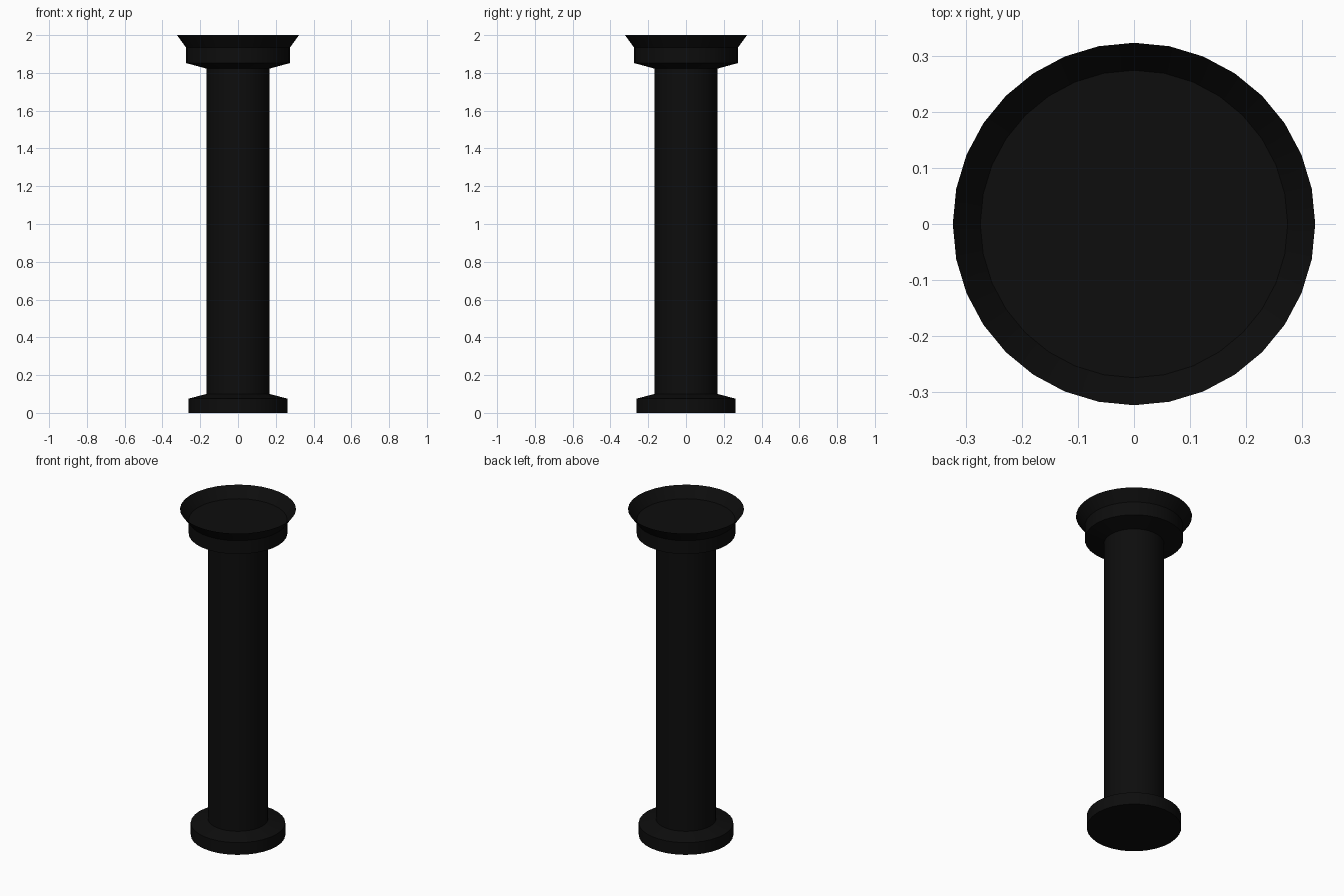
import bpy
import bmesh
from math import cos, sin, tau, radians

SIDES = 32

cube = bpy.data.objects.get("Cube")
if cube:
    bpy.data.objects.remove(cube, do_unlink=True)

# Single near-black finish
black = bpy.data.materials.new("near_black")
black.use_nodes = True
colour = (0.004, 0.004, 0.004, 1)
black.diffuse_color = colour
black.node_tree.nodes["Principled BSDF"].inputs["Base Color"].default_value = colour


def lathe(name, profile, cap_start=False, cap_end=False):
    """Turn (radius, height) points around the z axis, bottom outside first."""
    bm = bmesh.new()
    rings = [[bm.verts.new((r * cos(tau * i / SIDES), r * sin(tau * i / SIDES), z))
              for i in range(SIDES)] for r, z in profile]
    for low, high in zip(rings, rings[1:]):
        for i in range(SIDES):
            j = (i + 1) % SIDES
            bm.faces.new((low[i], low[j], high[j], high[i]))
    if cap_start:
        bm.faces.new(rings[0][::-1])
    if cap_end:
        bm.faces.new(rings[-1])
    mesh = bpy.data.meshes.new(name)
    bm.to_mesh(mesh)
    bm.free()
    mesh.materials.append(black)
    obj = bpy.data.objects.new(name, mesh)
    bpy.context.collection.objects.link(obj)
    bpy.ops.object.select_all(action="DESELECT")
    obj.select_set(True)
    bpy.context.view_layer.objects.active = obj
    bpy.ops.object.shade_smooth_by_angle(angle=radians(20))
    return obj


SHAFT_R = 0.168

# Round foot with a shallow sloped top
lathe("base", [(0.263, 0), (0.263, 0.075), (SHAFT_R, 0.1)], cap_start=True)

# Plain column shaft
lathe("shaft", [(SHAFT_R, 0.1), (SHAFT_R, 1.823)])

# Collar flaring into a shallow dish with a flat floor
lathe("capital", [(SHAFT_R, 1.823), (0.275, 1.852), (0.275, 1.934),
                  (0.323, 2.0), (0.274, 1.936)], cap_end=True)
